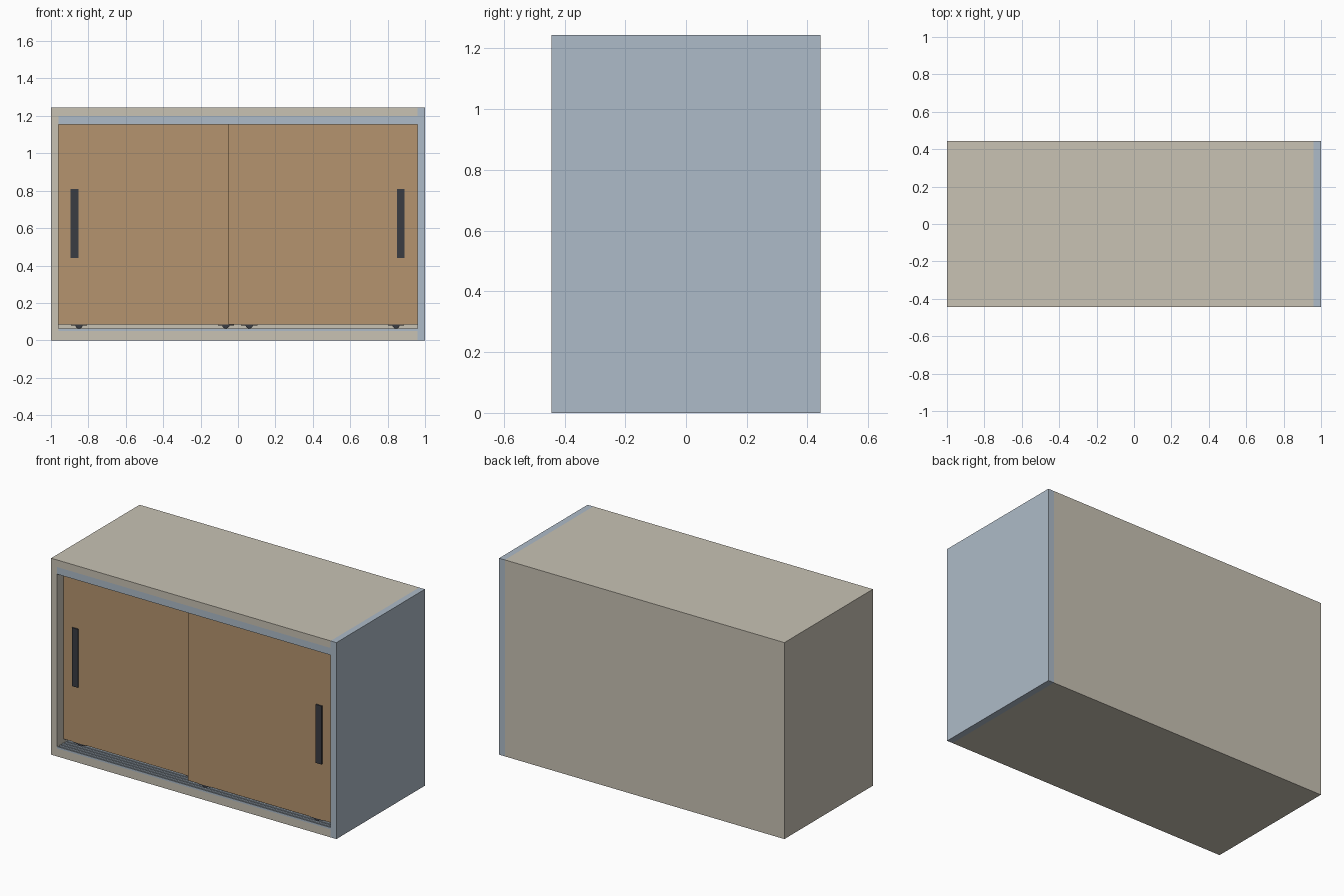
import bpy, bmesh, math
from mathutils import Matrix

if "Cube" in bpy.data.objects:
    bpy.data.objects.remove(bpy.data.objects["Cube"])

def srgb(*c):
    return tuple((v / 255 / 12.92) if v <= 10 else ((v / 255 + 0.055) / 1.055) ** 2.4 for v in c) + (1,)

def material(name, *c):
    m = bpy.data.materials.new(name)
    m.diffuse_color = srgb(*c)
    m.use_nodes = True
    m.node_tree.nodes["Principled BSDF"].inputs["Base Color"].default_value = m.diffuse_color
    return m

BEIGE = material("warm grey board", 200, 194, 180)
STEEL = material("blue grey metal", 174, 187, 200)
WOOD = material("tan wood", 181, 148, 110)
BLACK = material("dark grey", 58, 60, 66)

def finish(name, bm, mat):
    bmesh.ops.recalc_face_normals(bm, faces=bm.faces[:])
    me = bpy.data.meshes.new(name)
    bm.to_mesh(me)
    bm.free()
    me.materials.append(mat)
    ob = bpy.data.objects.new(name, me)
    bpy.context.collection.objects.link(ob)
    return ob

def box(name, x0, x1, y0, y1, z0, z1, mat):
    bm = bmesh.new()
    m = Matrix.Translation(((x0 + x1) / 2, (y0 + y1) / 2, (z0 + z1) / 2))
    bmesh.ops.create_cube(bm, size=1, matrix=m @ Matrix.Diagonal((x1 - x0, y1 - y0, z1 - z0, 1)))
    return finish(name, bm, mat)

def extrude_x(name, profile, x0, x1, mat):
    bm = bmesh.new()
    f = bm.faces.new([bm.verts.new((x0, y, z)) for y, z in profile])
    r = bmesh.ops.extrude_face_region(bm, geom=[f])
    bmesh.ops.translate(bm, vec=(x1 - x0, 0, 0), verts=[v for v in r["geom"] if isinstance(v, bmesh.types.BMVert)])
    return finish(name, bm, mat)

D, H, IN = 0.443, 1.245, 0.96   # half depth, height, half inner width
FLOOR, CEIL = 0.05, 1.2

# carcass
box("left_side", -1, -IN, -D, D, 0, H, BEIGE)
box("right_side", IN, 1, -D, D, 0, H, STEEL)
box("bottom_panel", -IN, IN, -D, D, 0, FLOOR, BEIGE)
box("top_panel", -IN, IN, -D, D, CEIL, H, BEIGE)
box("back_panel", -IN, IN, D - 0.03, D, FLOOR, CEIL, BEIGE)

# top guide: channel with three downward walls
y = -D
extrude_x("top_guide", [
    (y, 1.2), (y, 1.155), (y + 0.008, 1.155), (y + 0.008, 1.19),
    (y + 0.054, 1.19), (y + 0.054, 1.155), (y + 0.062, 1.155), (y + 0.062, 1.19),
    (y + 0.108, 1.19), (y + 0.108, 1.155), (y + 0.116, 1.155), (y + 0.116, 1.2)], -IN, IN, STEEL)

# bottom track: thin base with raised lips and a groove under each door
prof = [(y, FLOOR)]
for a in (0.0, 0.027, 0.054, 0.081, 0.108):
    prof += [(y + a, 0.054), (y + a, 0.062), (y + a + 0.008, 0.062), (y + a + 0.008, 0.054)]
prof += [(y + 0.116, FLOOR)]
extrude_x("bottom_track", prof, -IN, IN, STEEL)

# sliding doors, handles and rollers
for side, x0, x1, yf, hx in (("left", -IN, 0.05, y + 0.067, -0.875), ("right", -0.05, IN, y + 0.015, 0.87)):
    yb = yf + 0.036
    box(side + "_door", x0, x1, yf, yb, 0.085, 1.18, WOOD)
    box(side + "_handle", hx - 0.021, hx + 0.021, yf - 0.008, yf + 0.004, 0.44, 0.81, BLACK)
    ym = (yf + yb) / 2
    for i, rx in enumerate((x0 + 0.11, x1 - 0.115)):
        box(f"{side}_roller_plate_{i}", rx - 0.043, rx + 0.043, ym - 0.013, ym + 0.013, 0.078, 0.086, BLACK)
        bm = bmesh.new()
        bmesh.ops.create_cone(bm, cap_ends=True, segments=20, radius1=0.02, radius2=0.02, depth=0.016,
                              matrix=Matrix.Translation((rx, ym, 0.083)) @ Matrix.Rotation(math.pi / 2, 4, 'X'))
        finish(f"{side}_roller_{i}", bm, BLACK)
